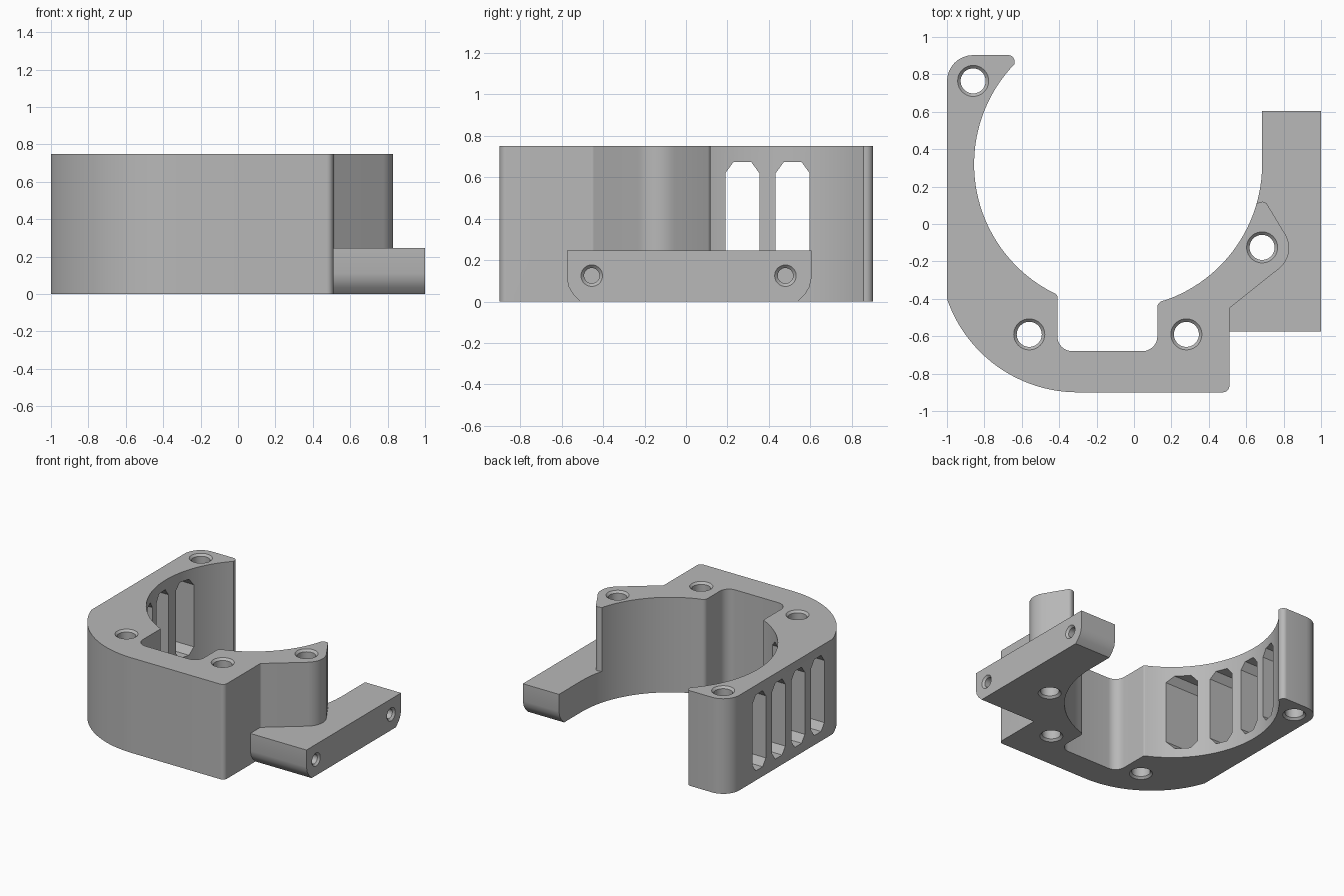
import bpy, bmesh, math
from mathutils import Vector

if "Cube" in bpy.data.objects:
    bpy.data.objects.remove(bpy.data.objects["Cube"])

grey = bpy.data.materials.new("plain grey")
grey.use_nodes = True
COLOUR = (0.48, 0.48, 0.48, 1)
grey.diffuse_color = COLOUR
grey.node_tree.nodes["Principled BSDF"].inputs["Base Color"].default_value = COLOUR


def arc(cx, cy, r, start, end, steps):
    """Points along a circular arc, in degrees."""
    angles = [math.radians(start + (end - start) * i / steps) for i in range(steps + 1)]
    return [(cx + r * math.cos(a), cy + r * math.sin(a)) for a in angles]


def rounded(corners, steps=8):
    """Outline from (x, y) or (x, y, radius) corners, with fillets."""
    out = []
    n = len(corners)
    for i, c in enumerate(corners):
        p = Vector(c[:2])
        if len(c) < 3:
            out.append(tuple(p))
            continue
        u = (Vector(corners[i - 1][:2]) - p).normalized()
        v = (Vector(corners[(i + 1) % n][:2]) - p).normalized()
        half = u.angle(v) / 2
        centre = p + (u + v).normalized() * c[2] / math.sin(half)
        run = c[2] / math.tan(half)
        a, b = p + u * run - centre, p + v * run - centre
        turn = a.angle_signed(b)          # clockwise positive
        first = math.atan2(a.y, a.x)
        for k in range(steps + 1):
            t = first - turn * k / steps
            out.append((centre.x + c[2] * math.cos(t), centre.y + c[2] * math.sin(t)))
    return out


def finish(name, bm):
    bmesh.ops.recalc_face_normals(bm, faces=bm.faces)
    mesh = bpy.data.meshes.new(name)
    bm.to_mesh(mesh)
    bm.free()
    mesh.materials.append(grey)
    obj = bpy.data.objects.new(name, mesh)
    bpy.context.collection.objects.link(obj)
    return obj


def loft(name, rings):
    """Closed solid through matching rings of points."""
    bm = bmesh.new()
    loops = [[bm.verts.new(p) for p in ring] for ring in rings]
    n = len(loops[0])
    for low, high in zip(loops, loops[1:]):
        for i in range(n):
            j = (i + 1) % n
            bm.faces.new((low[i], low[j], high[j], high[i]))
    bm.faces.new(loops[0])
    bm.faces.new(loops[-1])
    return finish(name, bm)


def place(axis, a, b, h):
    return (a, b, h) if axis == "z" else (h, a, b)


def prism(name, outline, axis, low, high):
    return loft(name, [[place(axis, a, b, h) for a, b in outline] for h in (low, high)])


def drill(name, axis, a, b, profile):
    """Turned cutter from (radius, height) pairs."""
    return loft(name, [[place(axis, x, y, h) for x, y in arc(a, b, r, 0, 360, 40)[:-1]]
                       for r, h in profile])


def combine(target, other, operation):
    mod = target.modifiers.new(operation, "BOOLEAN")
    mod.operation = operation
    mod.solver = "EXACT"
    mod.object = other
    bpy.context.view_layer.objects.active = target
    bpy.ops.object.modifier_apply(modifier=mod.name)
    bpy.data.objects.remove(other)


HEIGHT = 0.75
BORE = (-0.085, 0.32, 0.77)

# Tall body, solid across the bore for now
body_outline = rounded(
    [(-1, 0.903, 0.14), (-0.638, 0.903, 0.035), (-0.638, 0.85), (-0.4, 0.5),
     (0.3, 0.05), (0.5, 0.06), (0.70, 0.125, 0.03), (0.873, -0.161, 0.14),
     (0.51, -0.45, 0.02), (0.51, -0.9, 0.035)]
    + arc(-0.3, -0.16, 0.74, 270, 199, 24))
body = prism("bracket_body", body_outline, "z", 0, HEIGHT)

# Low mounting bar with rounded lower ends
end = [(0.575, 0.11), (0.566, 0.07), (0.545, 0.035), (0.51, 0)]
bar_outline = ([(-0.575, 0.246)] + [(-y, z) for y, z in end]
               + [(y + 0.03, z) for y, z in reversed(end)] + [(0.605, 0.246)])
bar = prism("mounting_bar", bar_outline, "x", 0.3, 1)
combine(body, bar, "UNION")

# Round bore, open at the back, with a square recess at the front
opening = rounded(
    arc(*BORE, 90, 243, 50)
    + [(-0.41, -0.378, 0.015), (-0.41, -0.68, 0.08), (0.125, -0.68, 0.08),
       (0.125, -0.42, 0.035)]
    + arc(*BORE, 290, 360, 24) + [(0.685, 1.09)])
combine(body, prism("bore_cutter", opening, "z", -0.1, HEIGHT + 0.1), "DIFFERENCE")

# Vertical bolt holes, countersunk at both ends
for x, y in [(-0.86, 0.765), (-0.56, -0.59), (0.28, -0.59), (0.685, -0.125)]:
    profile = [(0.093, -0.01), (0.067, 0.016),
               (0.067, HEIGHT - 0.016), (0.093, HEIGHT + 0.01)]
    combine(body, drill("bolt_cutter", "z", x, y, profile), "DIFFERENCE")

# Blind screw holes in the side of the bar
for y in (-0.455, 0.48):
    profile = [(0.037, 0.8), (0.037, 0.985), (0.062, 1.01)]
    combine(body, drill("screw_cutter", "x", y, 0.125, profile), "DIFFERENCE")

# Row of chamfered vent slots through the right wall
for i in range(4):
    mid = 0.515 - 0.243 * i
    half = [(0.042, 0.075), (0.082, 0.13), (0.082, 0.62), (0.042, 0.675)]
    slot = [(mid + y, z) for y, z in half] + [(mid - y, z) for y, z in reversed(half)]
    combine(body, prism("slot_cutter", slot, "x", -1.1, -0.4), "DIFFERENCE")

# Smooth curves, sharp edges
bpy.ops.object.select_all(action="DESELECT")
body.select_set(True)
bpy.context.view_layer.objects.active = body
bpy.ops.object.shade_smooth_by_angle(angle=math.radians(30))
